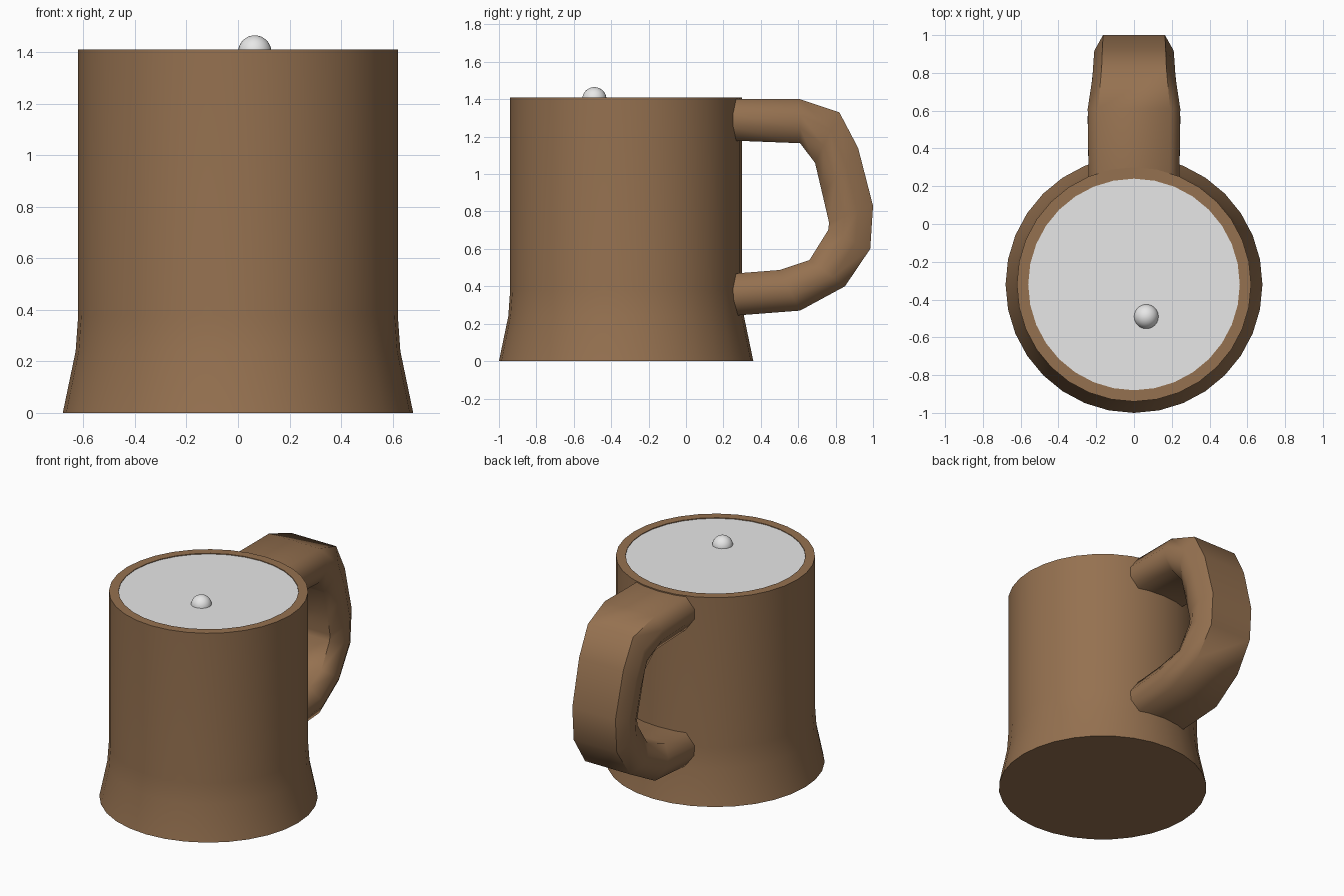
import bpy, bmesh, math

if "Cube" in bpy.data.objects:
    bpy.data.objects.remove(bpy.data.objects["Cube"])

CY = -0.32   # mug axis position on y
SIDES = 32


def material(name, rgb):
    m = bpy.data.materials.new(name)
    m.diffuse_color = (*rgb, 1)
    m.use_nodes = True
    m.node_tree.nodes["Principled BSDF"].inputs["Base Color"].default_value = m.diffuse_color
    return m


brown = material("clay_brown", (0.30, 0.165, 0.08))
white = material("milk_white", (0.8, 0.8, 0.8))


def finish(name, bm, mat, angle=40):
    bmesh.ops.recalc_face_normals(bm, faces=bm.faces)
    me = bpy.data.meshes.new(name)
    bm.to_mesh(me)
    bm.free()
    ob = bpy.data.objects.new(name, me)
    bpy.context.collection.objects.link(ob)
    me.materials.append(mat)
    bpy.ops.object.select_all(action='DESELECT')
    ob.select_set(True)
    bpy.context.view_layer.objects.active = ob
    bpy.ops.object.shade_smooth_by_angle(angle=math.radians(angle))
    return ob


def loft(name, rings, mat, angle=40):
    """Skin a list of point rings and cap both ends."""
    bm = bmesh.new()
    vr = [[bm.verts.new(p) for p in r] for r in rings]
    n = len(vr[0])
    for a, b in zip(vr, vr[1:]):
        for i in range(n):
            j = (i + 1) % n
            bm.faces.new((a[i], a[j], b[j], b[i]))
    bm.faces.new(vr[0])
    bm.faces.new(vr[-1])
    return finish(name, bm, mat, angle)


def circle(r, z):
    return [(r * math.sin(2 * math.pi * i / SIDES),
             CY - r * math.cos(2 * math.pi * i / SIDES), z) for i in range(SIDES)]


# Mug body: flared foot, straight wall, rim and inner wall
profile = [(0.68, 0), (0.63, 0.24), (0.62, 0.38), (0.62, 1.41),
           (0.56, 1.41), (0.56, 0.10)]
loft("mug_body", [circle(r, z) for r, z in profile], brown)

# Milk filling the mug almost to the rim
loft("milk", [circle(0.562, 0.11), circle(0.562, 1.405)], white)

# Handle: outer (y, z), inner (y, z), half width at each section
sections = [
    ((0.22, 1.403), (0.22, 1.18), 0.24),
    ((0.61, 1.40), (0.61, 1.165), 0.245),
    ((0.82, 1.33), (0.69, 1.06), 0.22),
    ((0.92, 1.14), (0.73, 0.89), 0.215),
    ((1.00, 0.83), (0.765, 0.74), 0.21),
    ((0.985, 0.60), (0.76, 0.70), 0.21),
    ((0.85, 0.40), (0.66, 0.54), 0.22),
    ((0.61, 0.27), (0.50, 0.487), 0.245),
    ((0.22, 0.24), (0.22, 0.465), 0.24),
]
shape = [(-0.78, 0), (0.78, 0), (1, 0.35), (1, 0.65),
         (0.78, 1), (-0.78, 1), (-1, 0.65), (-1, 0.35)]
loft("handle", [[(w * u, o[0] + (i[0] - o[0]) * t, o[1] + (i[1] - o[1]) * t)
                 for u, t in shape] for o, i, w in sections], brown, 60)

# Bubble half sunk in the milk
bm = bmesh.new()
bmesh.ops.create_uvsphere(bm, u_segments=24, v_segments=16, radius=0.065)
bmesh.ops.translate(bm, verts=bm.verts, vec=(0.065, -0.49, 1.40))
finish("bubble", bm, white)
